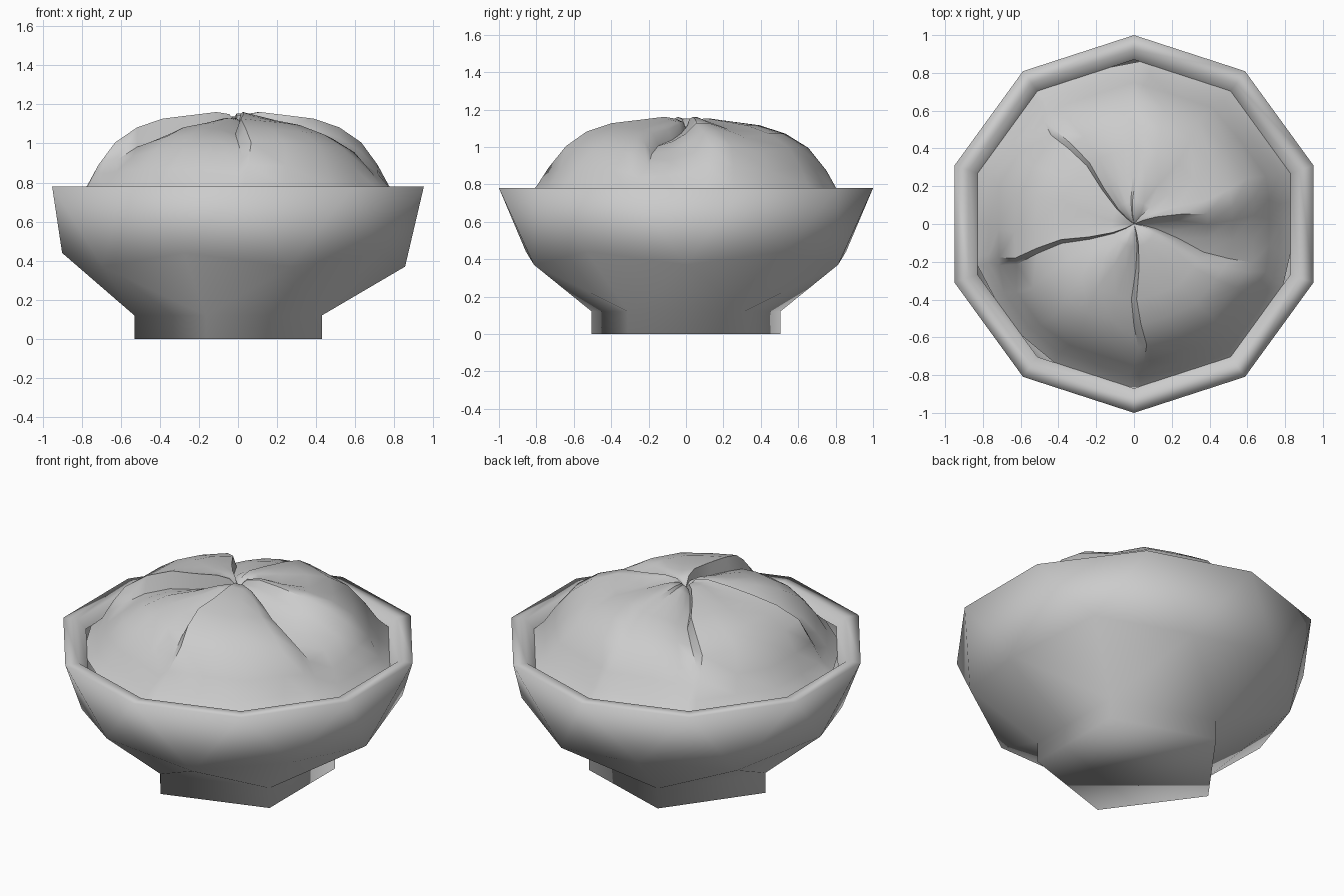
import bpy, math

if "Cube" in bpy.data.objects:
    bpy.data.objects.remove(bpy.data.objects["Cube"])


def pt(deg, r, z):
    a = math.radians(deg)
    return (r * math.cos(a), r * math.sin(a), z)


def make(name, verts, faces):
    me = bpy.data.meshes.new(name)
    me.from_pydata(verts, [], faces)
    me.shade_smooth()
    ob = bpy.data.objects.new(name, me)
    bpy.context.collection.objects.link(ob)
    return ob


# Bowl: pentagonal foot, ten-point waist, decagonal rim and short inner wall
verts, faces = [], []
for z in (0, 0.12):                                   # foot: 0-4, 5-9
    verts += [pt(36 + 72 * k, 0.53, z) for k in range(5)]
for k in range(10):                                   # waist: 10-19
    verts.append(pt(36 * k, 0.9, 0.44) if k % 2 else pt(36 * k, 0.855, 0.37))
for r, z in ((1, 0.78), (0.92, 0.78), (0.87, 0.73)):  # rim rings: 20, 30, 40
    verts += [pt(18 + 36 * k, r, z) for k in range(10)]
faces.append((4, 3, 2, 1, 0))
for k in range(5):
    n = (k + 1) % 5
    odd, even, prev = 10 + 2 * k + 1, 10 + (2 * k + 2) % 10, 10 + 2 * k
    faces += [(k, n, 5 + n, 5 + k), (5 + k, 5 + n, even),
              (5 + k, even, odd), (5 + k, odd, prev)]
for k in range(10):
    n = (k + 1) % 10
    faces += [(10 + k, 10 + n, 20 + k), (10 + n, 20 + n, 20 + k)]
    for a in (20, 30):
        faces.append((a + k, a + n, a + 10 + n, a + 10 + k))
make("bowl", verts, faces)

# Bun filling: domed top with pleats radiating from the pinched centre
# (angle, height offset); near-equal angles form a fold step
pleats = [(0, -.03), (8, .02), (18, .02), (36, -.01), (54, .01), (72, .01),
          (84, .01), (88, -.01), (98, -.01), (108, -.02), (118, -.04),
          (126, -.06), (129, .0), (146, .01), (162, .01), (180, .01),
          (192, .02), (195, -.07), (208, -.05), (225, -.02), (240, -.02),
          (256, -.03), (268, -.05), (272, .02), (288, .01), (306, .0),
          (324, -.01), (333, -.03), (338, -.09), (349, -.07)]
# (radius, height, pleat strength, swirl in degrees)
profile = [(.05, 1.14, .5, 14), (.12, 1.145, .8, 10), (.25, 1.125, 1, 4),
           (.4, 1.105, 1.1, 0), (.54, 1.06, 1.1, 2), (.66, .985, 1, 4),
           (.75, .88, .5, 2), (.81, .785, .1, 0), (.87, .73, 0, 0)]
n = len(pleats)
verts, faces = [(0, 0, 1.1)], []
for r, z, strength, swirl in profile:
    blend = min(1, r / .8)            # round centre, decagonal edge
    for ang, offset in pleats:
        t = ang + swirl
        deca = math.cos(math.radians(18)) / math.cos(math.radians((t - 18) % 36 - 18))
        verts.append(pt(t, r * (1 - blend + blend * deca), z + offset * strength))
for j in range(n):
    m = (j + 1) % n
    faces.append((0, 1 + j, 1 + m))
    for i in range(len(profile) - 1):
        a, b = 1 + i * n, 1 + (i + 1) * n
        faces.append((a + j, b + j, b + m, a + m))
bun = make("bun_filling", verts, faces)
bpy.context.view_layer.objects.active = bun
bun.select_set(True)
bpy.ops.object.shade_smooth_by_angle(angle=math.radians(45))
